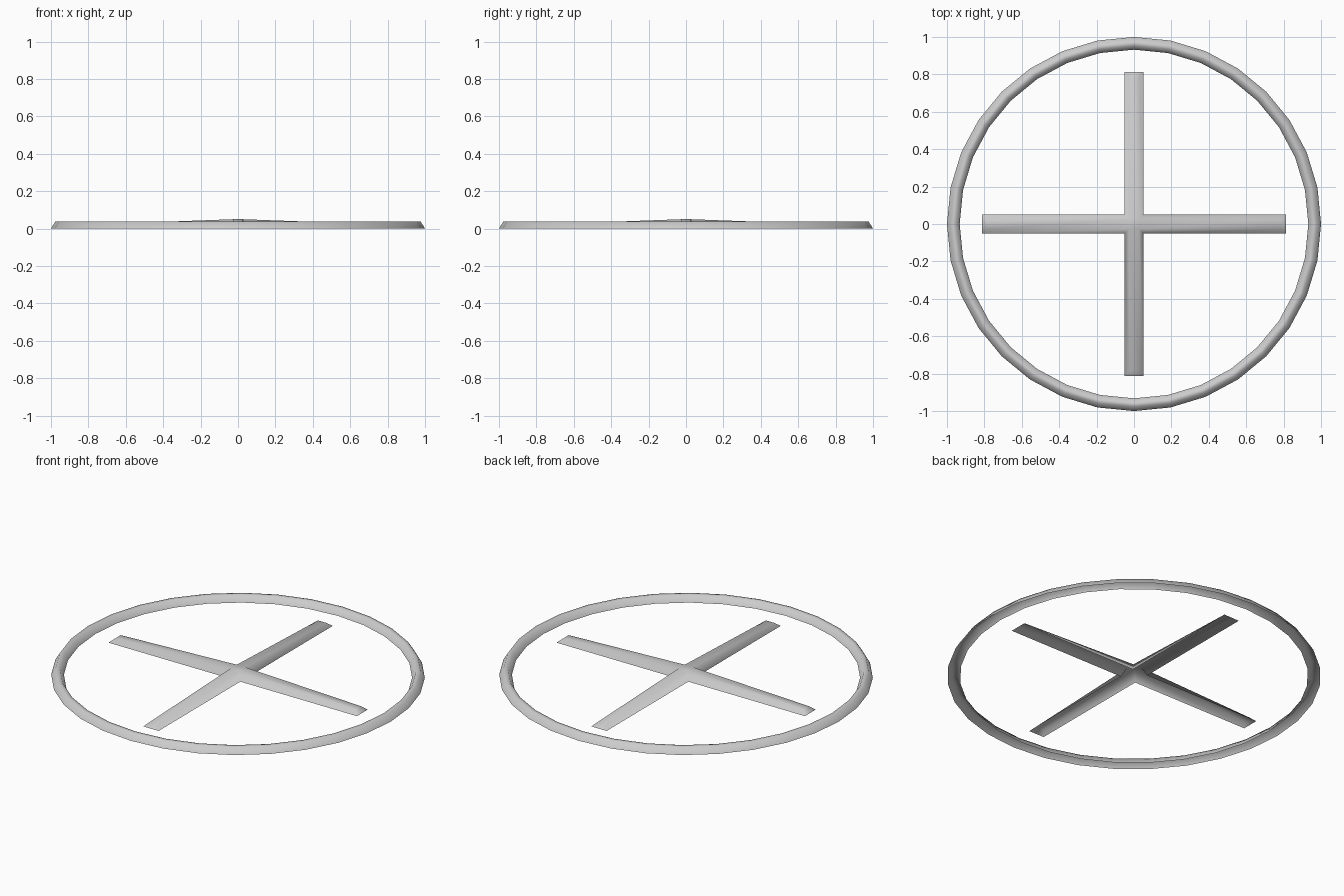
import bpy, bmesh, math

if "Cube" in bpy.data.objects:
    bpy.data.objects.remove(bpy.data.objects["Cube"])


def make_object(name, bm):
    bmesh.ops.remove_doubles(bm, verts=bm.verts, dist=1e-5)
    bmesh.ops.recalc_face_normals(bm, faces=bm.faces)
    # open shells: make sure the normals point up
    if sum(f.normal.z * f.calc_area() for f in bm.faces) < 0:
        bmesh.ops.reverse_faces(bm, faces=bm.faces)
    for f in bm.faces:
        f.smooth = True
    mesh = bpy.data.meshes.new(name)
    bm.to_mesh(mesh)
    bm.free()
    obj = bpy.data.objects.new(name, mesh)
    bpy.context.collection.objects.link(obj)
    return obj


# Outer ring: raised trapezoid strip, open underneath
SEGMENTS = 32
ring_profile = [(1.0, 0.0), (0.977, 0.037), (0.953, 0.037), (0.932, 0.0)]
bm = bmesh.new()
loops = []
for i in range(SEGMENTS):
    a = 2 * math.pi * i / SEGMENTS
    loops.append([bm.verts.new((r * math.cos(a), r * math.sin(a), z))
                  for r, z in ring_profile])
for i in range(SEGMENTS):
    p, q = loops[i], loops[(i + 1) % SEGMENTS]
    for j in range(len(ring_profile) - 1):
        bm.faces.new((p[j], q[j], q[j + 1], p[j + 1]))
make_object("outer_ring", bm)

# Cross: four shallow arms rising to the centre, open underneath
LENGTH, HALF = 0.812, 0.05            # foot outline
TOP_LENGTH, TOP_HALF = 0.785, 0.027   # inset top face
END_Z, MID_Z = 0.022, 0.05
bm = bmesh.new()
for k in range(4):
    c, s = round(math.cos(k * math.pi / 2)), round(math.sin(k * math.pi / 2))

    def vert(x, y, z):
        return bm.verts.new((c * x - s * y, s * x + c * y, z))

    inner = [vert(HALF, -HALF, 0), vert(TOP_HALF, -TOP_HALF, MID_Z),
             vert(TOP_HALF, TOP_HALF, MID_Z), vert(HALF, HALF, 0)]
    outer = [vert(LENGTH, -HALF, 0), vert(TOP_LENGTH, -TOP_HALF, END_Z),
             vert(TOP_LENGTH, TOP_HALF, END_Z), vert(LENGTH, HALF, 0)]
    for j in range(3):
        bm.faces.new((inner[j], outer[j], outer[j + 1], inner[j + 1]))
    bm.faces.new(outer)               # sloping arm tip
# central cap joining the arms
bm.faces.new([bm.verts.new((x * TOP_HALF, y * TOP_HALF, MID_Z))
              for x, y in ((-1, -1), (1, -1), (1, 1), (-1, 1))])
make_object("cross", bm)
